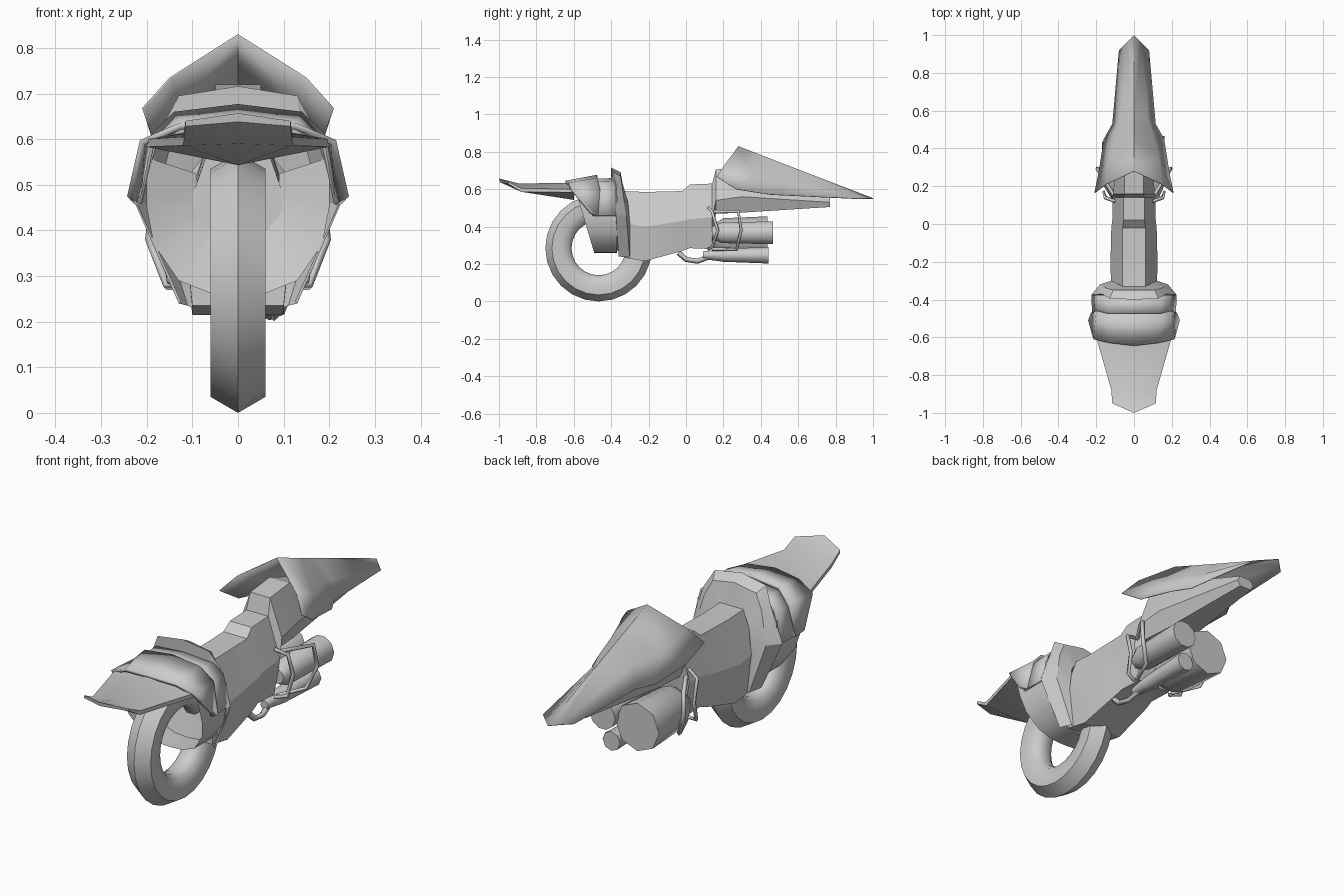
import bpy, bmesh, math
from mathutils import Vector

if "Cube" in bpy.data.objects:
    bpy.data.objects.remove(bpy.data.objects["Cube"])


def finish(name, bm, smooth=25):
    bmesh.ops.remove_doubles(bm, verts=bm.verts, dist=0.0005)
    bmesh.ops.recalc_face_normals(bm, faces=bm.faces)
    me = bpy.data.meshes.new(name)
    bm.to_mesh(me)
    bm.free()
    ob = bpy.data.objects.new(name, me)
    bpy.context.collection.objects.link(ob)
    bpy.ops.object.select_all(action='DESELECT')
    bpy.context.view_layer.objects.active = ob
    ob.select_set(True)
    bpy.ops.object.shade_smooth_by_angle(angle=math.radians(smooth))
    return ob


def strip(name, rows, thick=0, cap=False, smooth=25):
    """Skin rows of half-width points, mirrored across x = 0."""
    bm = bmesh.new()
    for s in (1, -1):
        grid = [[bm.verts.new((s * x, y, z)) for x, y, z in r] for r in rows]
        for a, b in zip(grid, grid[1:]):
            for i in range(len(a) - 1):
                bm.faces.new((a[i], a[i + 1], b[i + 1], b[i]))
    bmesh.ops.remove_doubles(bm, verts=bm.verts, dist=0.0005)
    if cap:
        bmesh.ops.holes_fill(bm, edges=[e for e in bm.edges if e.is_boundary], sides=0)
    ob = finish(name, bm, smooth)
    if thick:
        m = ob.modifiers.new("thickness", 'SOLIDIFY')
        m.thickness = thick
        m.offset = -1
    return ob


def canister(name, x, z, stations, n):
    """Round body along y from (y, radius) stations."""
    bm = bmesh.new()
    rings = [[bm.verts.new((x + r * math.cos(2 * math.pi * k / n), y,
                            z + r * math.sin(2 * math.pi * k / n))) for k in range(n)]
             for y, r in stations]
    for a, b in zip(rings, rings[1:]):
        for k in range(n):
            j = (k + 1) % n
            bm.faces.new((a[k], a[j], b[j], b[k]))
    bm.faces.new(rings[0])
    bm.faces.new(rings[-1])
    return finish(name, bm, 62)


def rod(name, pts, r):
    cu = bpy.data.curves.new(name, 'CURVE')
    cu.dimensions = '3D'
    cu.bevel_depth = r
    cu.bevel_resolution = 0
    cu.use_fill_caps = True
    sp = cu.splines.new('POLY')
    sp.points.add(len(pts) - 1)
    for p, co in zip(sp.points, pts):
        p.co = (*co, 1)
    ob = bpy.data.objects.new(name, cu)
    bpy.context.collection.objects.link(ob)
    return ob


# Front wheel: lathed tyre with a pointed tread
half = [(0, .285), (.06, .25), (.06, .2), (.045, .16), (.02, .145)]
prof = half + [(-x, r) for x, r in reversed(half[1:])]
bm = bmesh.new()
vs = [bm.verts.new((x, -.467, .285 + r)) for x, r in prof]
es = [bm.edges.new((vs[i], vs[(i + 1) % len(vs)])) for i in range(len(vs))]
bmesh.ops.spin(bm, geom=vs + es, cent=(0, -.467, .285), axis=(1, 0, 0),
               angle=2 * math.pi, steps=24)
finish("front_wheel", bm, 50)

# Main body and tail: (y, top half-width, top z, mid x, mid z, bottom x, bottom z)
secs = [(-.33, .06, .59, .12, .42, .10, .235), (-.22, .06, .585, .125, .40, .10, .215),
        (-.02, .06, .59, .12, .43, .09, .27), (.02, .055, .625, .115, .44, .085, .285),
        (.14, .055, .63, .115, .45, .085, .28), (.16, .05, .705, .11, .54, .08, .475),
        (.30, .05, .72, .10, .56, .07, .475), (.77, .03, .555, .045, .53, .03, .505)]
strip("body", [[(0, y, tz), (tx, y, tz), (mx, y, mz), (bx, y, bz), (0, y, bz)]
               for y, tx, tz, mx, mz, bx, bz in secs], cap=True)

# Front beak mudguard: closed thin wedge
strip("front_beak", [
    [(0, -1, .657), (.115, -.95, .64), (.115, -.95, .628), (0, -.995, .638)],
    [(0, -.89, .63), (.12, -.88, .605), (.12, -.88, .586), (0, -.89, .59)],
    [(0, -.62, .635), (.2, -.6, .6), (.2, -.6, .583), (0, -.6, .543)]], cap=True)

# Layered front shield
strip("front_shield", [
    [(0, -.645, .645), (.13, -.63, .635), (.215, -.61, .598), (.243, -.51, .475)],
    [(0, -.475, .677), (.14, -.475, .66), (.2, -.46, .6), (.228, -.47, .458)]], .015)
strip("front_cowl", [
    [(0, -.49, .655), (.14, -.49, .643), (.195, -.48, .59), (.222, -.5, .46)],
    [(0, -.385, .66), (.14, -.38, .645), (.19, -.375, .6), (.225, -.375, .46)]], .012)
strip("rear_cowl_rim", [
    [(0, -.4, .66), (.135, -.39, .645), (.17, -.375, .61), (.222, -.376, .46), (.125, -.36, .245)],
    [(0, -.4, .716), (.13, -.395, .695), (.17, -.37, .62), (.226, -.375, .46), (.13, -.36, .24)],
    [(0, -.35, .69), (.11, -.35, .67), (.145, -.34, .6), (.18, -.32, .46), (.11, -.3, .235)],
    [(0, -.33, .585), (.06, -.33, .58), (.10, -.31, .53), (.12, -.3, .42), (.10, -.3, .23)]])

# Smooth bowl behind the wheel
rim = [(.2, .56), (.2, .45), (.185, .37), (.13, .29), (.06, .262), (0, .258)]
strip("wheel_well", [
    [(x, -.49 - .3 * (z - .258), z) for x, z in rim],
    [(x, -.37, z) for x, z in rim],
    [(x * .45, -.325, .5 + (z - .5) * .4) for x, z in rim]], smooth=60)

# Rear ridged cover
strip("rear_cover", [
    [(0, .28, .83), (.15, .21, .735), (.21, .165, .668)],
    [(0, .45, .764), (.13, .36, .67), (.188, .27, .6)],
    [(0, .53, .733), (.09, .5, .66), (.16, .45, .572)],
    [(0, .6, .706), (.07, .57, .64), (.115, .53, .568)],
    [(0, 1, .552), (.04, .96, .551), (.08, .92, .55)]], .004, smooth=20)

# Three exhausts
canister("exhaust_large", -.06, .345, [(.12, .05), (.2, .1), (.437, .11)], 8)
canister("exhaust_medium", .097, .367, [(.14, .035), (.19, .058), (.465, .064)], 10)
canister("exhaust_small", .07, .247, [(.09, .02), (.2, .035), (.44, .044)], 8)
rod("exhaust_pipe", [(.08, -.04, .26), (.085, 0, .225), (.08, .06, .215), (.07, .13, .24)], .014)

# Side guard brackets
for s, side in ((1, "right"), (-1, "left")):
    rod("guard_" + side, [(s * x, y, z) for x, y, z in
        [(.10, .14, .48), (.185, .28, .48), (.195, .295, .38), (.155, .27, .278), (.10, .14, .28)]], .01)
    rod("inner_guard_" + side, [(s * x, y, z) for x, y, z in
        [(.10, .12, .5), (.155, .14, .48), (.16, .17, .38), (.15, .14, .29), (.10, .12, .28)]], .009)
